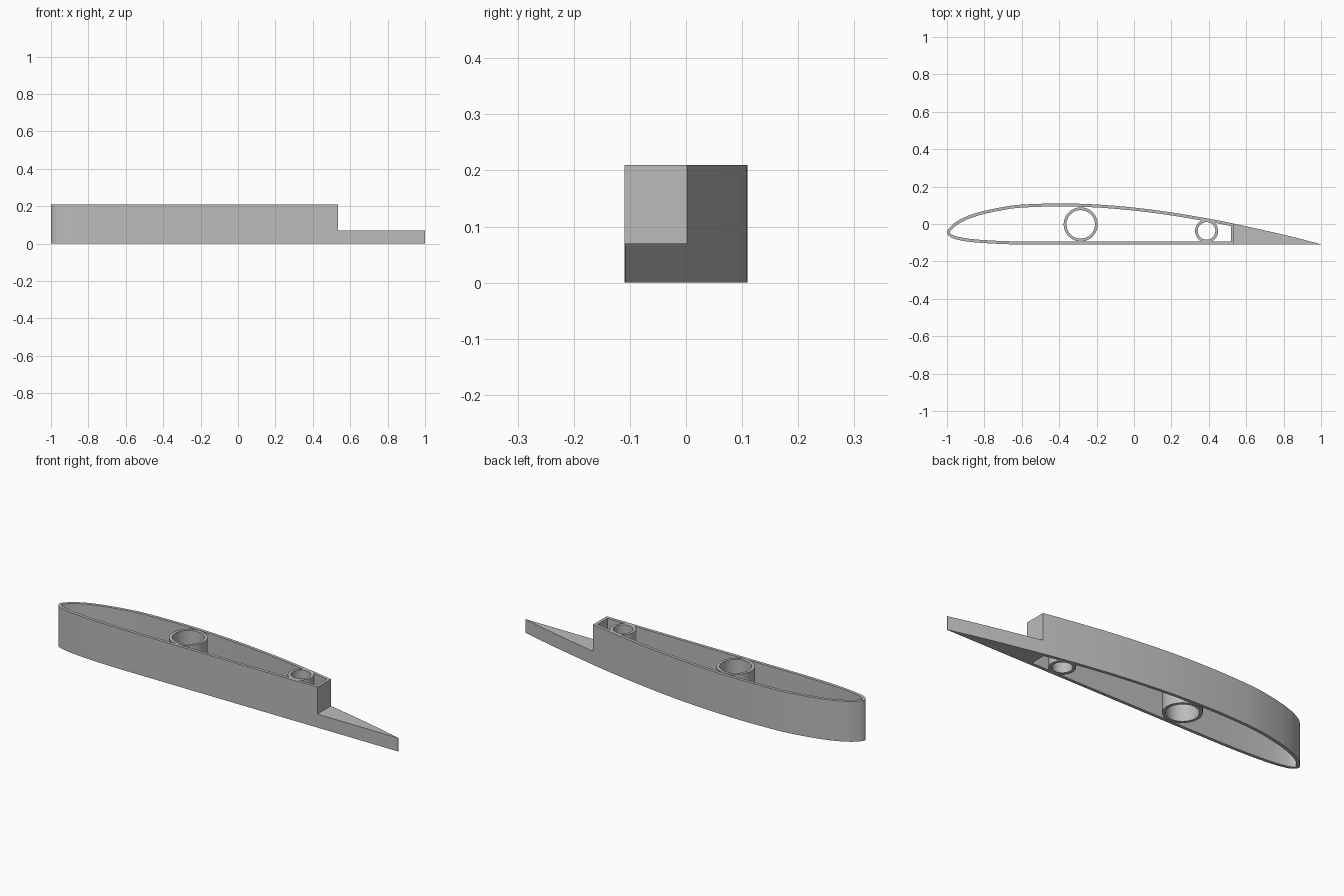
import bpy, bmesh, math
from mathutils import Vector

if "Cube" in bpy.data.objects:
    bpy.data.objects.remove(bpy.data.objects["Cube"])

HEIGHT, STEP_HEIGHT = 0.21, 0.07
WALL = 0.016

grey = bpy.data.materials.new("plain grey")
grey.diffuse_color = (0.5, 0.5, 0.5, 1)
grey.use_nodes = True
grey.node_tree.nodes["Principled BSDF"].inputs["Base Color"].default_value = grey.diffuse_color


def finish(bm, name):
    bmesh.ops.recalc_face_normals(bm, faces=bm.faces)
    mesh = bpy.data.meshes.new(name)
    bm.to_mesh(mesh)
    bm.free()
    mesh.materials.append(grey)
    obj = bpy.data.objects.new(name, mesh)
    bpy.context.collection.objects.link(obj)
    bpy.context.view_layer.objects.active = obj
    obj.select_set(True)
    bpy.ops.object.shade_smooth_by_angle(angle=math.radians(30))
    obj.select_set(False)
    return obj


def prism(name, loop, height):
    """Solid upright prism over a closed outline."""
    bm = bmesh.new()
    low = [bm.verts.new((p.x, p.y, 0)) for p in loop]
    high = [bm.verts.new((p.x, p.y, height)) for p in loop]
    bm.faces.new(low)
    bm.faces.new(high)
    for i in range(len(loop)):
        j = (i + 1) % len(loop)
        bm.faces.new((low[i], low[j], high[j], high[i]))
    return finish(bm, name)


def sleeve(name, outer, inner, height):
    """Open upright wall between two matching outlines."""
    bm = bmesh.new()
    rings = [[bm.verts.new((p.x, p.y, z)) for p in loop]
             for loop, z in ((outer, 0), (outer, height), (inner, height), (inner, 0))]
    for k in range(4):
        a, b = rings[k], rings[(k + 1) % 4]
        for i in range(len(outer)):
            j = (i + 1) % len(outer)
            bm.faces.new((a[i], a[j], b[j], b[i]))
    return finish(bm, name)


def spline(points, steps):
    """Smooth curve through the given points."""
    pts = [points[0]] + points + [points[-1]]
    out = []
    for a, b, c, d in zip(pts, pts[1:], pts[2:], pts[3:]):
        for s in range(steps):
            t = s / steps
            out.append(0.5 * (2 * b + (c - a) * t + (2 * a - 5 * b + 4 * c - d) * t * t
                              + (3 * b - a - 3 * c + d) * t ** 3))
    return out + [points[-1]]


def inset(loop, dist):
    """Offset a counter-clockwise outline inwards with mitred corners."""
    out = []
    for i, p in enumerate(loop):
        d0 = (p - loop[i - 1]).normalized()
        d1 = (loop[(i + 1) % len(loop)] - p).normalized()
        n0, n1 = Vector((-d0.y, d0.x)), Vector((-d1.y, d1.x))
        out.append(p + (n0 + n1) * (dist / (1 + n0.dot(n1))))
    return out


def circle(x, y, r, n=64):
    return [Vector((x + r * math.cos(math.tau * i / n), y + r * math.sin(math.tau * i / n)))
            for i in range(n)]


# Wing section in percent of chord: tail, over the top, round the nose, underside
section = [(100, 0.1), (90, 2.8), (76.7, 5.95), (70, 7.35), (60, 9.15), (50, 10.52),
           (40, 11.4), (30, 11.7), (20, 11.36), (15, 10.69), (10, 9.6), (7.5, 8.85),
           (5, 7.9), (2.5, 6.5), (1.25, 5.45), (0.3, 4.35), (0, 3.5), (0.3, 2.7),
           (1.25, 1.93), (2.5, 1.47), (5, 0.93), (7.5, 0.63), (10, 0.42), (15, 0.15),
           (20, 0.03), (30, 0), (76.7, 0)]
controls = [Vector((x * 0.02 - 1, y * 0.0188 - 0.11)) for x, y in section]
STEPS = 5
# The long straight underside is left out of the spline
curve = spline(controls[:-1], STEPS)
cut = 2 * STEPS

# Hollow wing shell, open at top and bottom
outer = curve[cut:] + [controls[-1]]
sleeve("wing_shell", outer, inset(outer, WALL), HEIGHT)

# Solid low trailing edge
prism("trailing_edge", curve[:cut + 1] + [controls[-1], Vector((1, -0.11))], STEP_HEIGHT)

# Spar tubes
for name, x, y, r in (("main_spar_tube", -0.285, -0.002, 0.091),
                      ("rear_spar_tube", 0.388, -0.037, 0.062)):
    sleeve(name, circle(x, y, r), circle(x, y, r - 0.015), HEIGHT)
